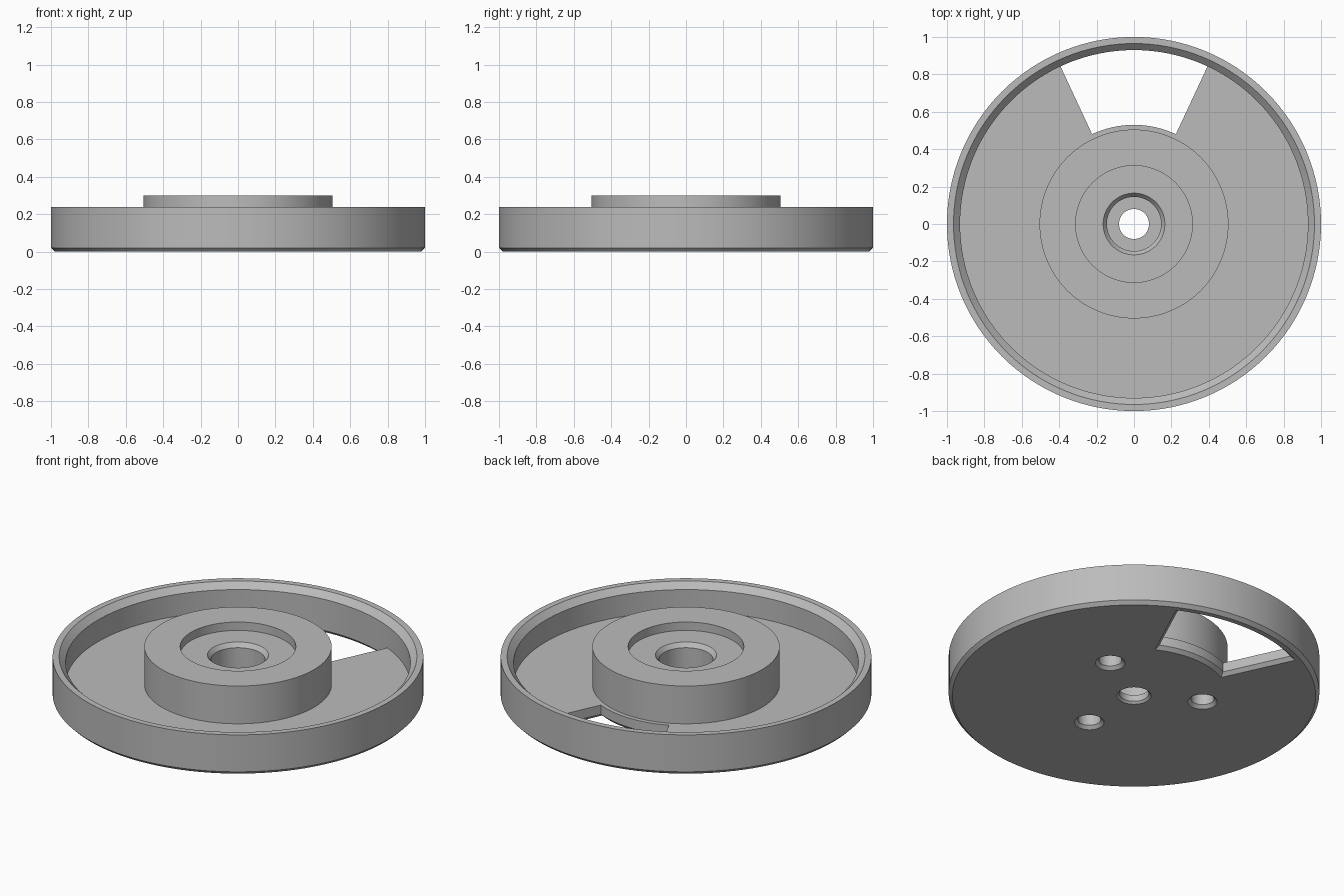
import bpy, bmesh, math

if "Cube" in bpy.data.objects:
    bpy.data.objects.remove(bpy.data.objects["Cube"])

SEGMENTS = 128

grey = bpy.data.materials.new("machined grey")
grey.diffuse_color = (0.5, 0.5, 0.5, 1)
grey.use_nodes = True
grey.node_tree.nodes["Principled BSDF"].inputs["Base Color"].default_value = grey.diffuse_color


def make_object(name, bm):
    bmesh.ops.recalc_face_normals(bm, faces=bm.faces[:])
    mesh = bpy.data.meshes.new(name)
    bm.to_mesh(mesh)
    bm.free()
    mesh.materials.append(grey)
    obj = bpy.data.objects.new(name, mesh)
    bpy.context.collection.objects.link(obj)
    return obj


def skin(bm, rings, closed):
    """Join equal rings of points into quads; close the stack or cap its ends."""
    rings = [[bm.verts.new(p) for p in ring] for ring in rings]
    pairs = list(zip(rings, rings[1:]))
    if closed:
        pairs.append((rings[-1], rings[0]))
    else:
        bm.faces.new(rings[0])
        bm.faces.new(rings[-1])
    n = len(rings[0])
    for a, b in pairs:
        for i in range(n):
            j = (i + 1) % n
            bm.faces.new((a[i], a[j], b[j], b[i]))


def circle(r, z, x=0, y=0, n=SEGMENTS):
    return [(x + r * math.cos(math.tau * i / n), y + r * math.sin(math.tau * i / n), z)
            for i in range(n)]


# Wheel: dished disc, bevelled rim, raised hub and stepped centre bore
profile = [(0.092, 0), (0.98, 0), (1.0, 0.02), (1.0, 0.24), (0.965, 0.24),
           (0.93, 0.205), (0.93, 0.075), (0.505, 0.075), (0.505, 0.30),
           (0.312, 0.30), (0.312, 0.25), (0.165, 0.25), (0.145, 0.225),
           (0.145, 0.05), (0.08, 0.05), (0.08, 0.012)]
bm = bmesh.new()
skin(bm, [circle(r, z) for r, z in profile], closed=True)
wheel = make_object("wheel", bm)

cutters = []

# Window: a 50 degree sector through the floor, flared at the underside
def sector(z, flare):
    inner, outer, steps = 0.53 - flare, 0.9302 + flare, 24
    points = []
    for r, way in ((inner, 1), (outer, -1)):
        half = math.radians(25) + math.asin(flare / r)
        for i in range(steps + 1):
            a = math.pi / 2 + way * half * (2 * i / steps - 1)
            points.append((r * math.cos(a), r * math.sin(a), z))
    return points


bm = bmesh.new()
skin(bm, [sector(-0.01, 0.03), sector(0.02, 0), sector(0.08, 0)], closed=False)
cutters.append(make_object("window_cutter", bm))

# Three countersunk blind holes in the underside of the hub
for k in range(3):
    a = math.radians(30 + 120 * k)
    x, y = 0.375 * math.cos(a), 0.375 * math.sin(a)
    bm = bmesh.new()
    skin(bm, [circle(r, z, x, y, 48) for r, z in
              ((0.09, -0.01), (0.062, 0.018), (0.062, 0.2))], closed=False)
    cutters.append(make_object("screw_hole_cutter", bm))

bpy.context.view_layer.objects.active = wheel
wheel.select_set(True)
for cutter in cutters:
    cut = wheel.modifiers.new("cut", 'BOOLEAN')
    cut.operation = 'DIFFERENCE'
    cut.solver = 'EXACT'
    cut.object = cutter
    bpy.ops.object.modifier_apply(modifier=cut.name)
for cutter in cutters:
    bpy.data.objects.remove(cutter)

bpy.ops.object.shade_smooth_by_angle(angle=math.radians(25))
